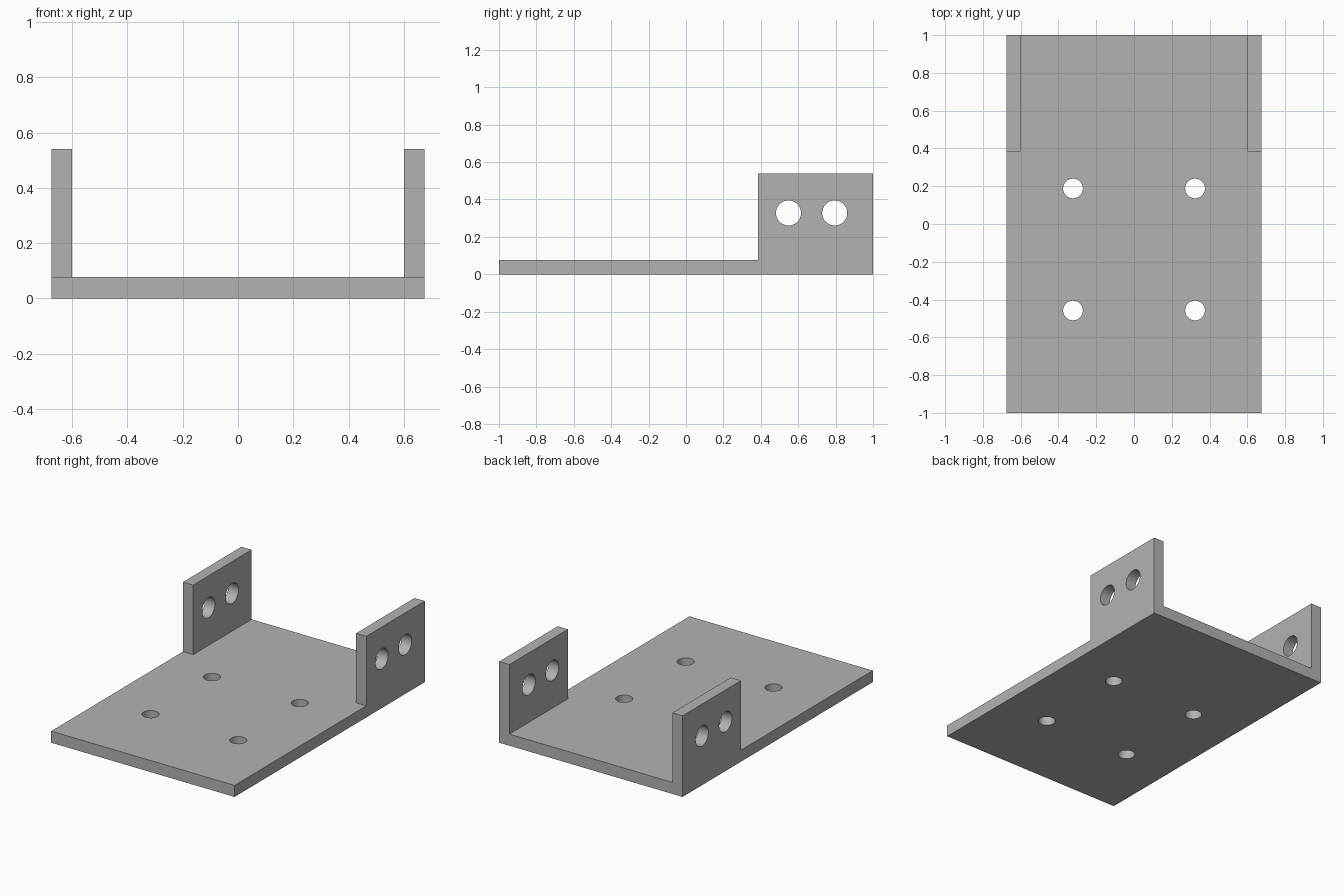
import bpy, bmesh
from math import pi
from mathutils import Matrix, Vector

cube = bpy.data.objects.get("Cube")
if cube:
    bpy.data.objects.remove(cube, do_unlink=True)

HALF_W, WALL, BASE, HEIGHT, EAR_Y = 0.675, 0.075, 0.077, 0.54, 0.385

grey = bpy.data.materials.new("plain_grey")
grey.use_nodes = True
colour = (0.45, 0.45, 0.45, 1)
grey.diffuse_color = colour
grey.node_tree.nodes["Principled BSDF"].inputs["Base Color"].default_value = colour


def make_object(name, bm):
    mesh = bpy.data.meshes.new(name)
    bm.to_mesh(mesh)
    bm.free()
    mesh.materials.append(grey)
    obj = bpy.data.objects.new(name, mesh)
    bpy.context.collection.objects.link(obj)
    return obj


def raise_faces(bm, faces, height):
    """Extrude faces upwards, leaving no inner faces."""
    new = bmesh.ops.extrude_face_region(bm, geom=faces)["geom"]
    verts = [g for g in new if isinstance(g, bmesh.types.BMVert)]
    bmesh.ops.translate(bm, verts=verts, vec=(0, 0, height))
    return [g for g in new if isinstance(g, bmesh.types.BMFace)]


# Base plate, divided where the side ears begin
bm = bmesh.new()
xs = [-HALF_W, WALL - HALF_W, HALF_W - WALL, HALF_W]
ys = [-1, EAR_Y, 1]
grid = [[bm.verts.new((x, y, 0)) for x in xs] for y in ys]
for lower, upper in zip(grid, grid[1:]):
    for i in range(len(xs) - 1):
        bm.faces.new((lower[i], lower[i + 1], upper[i + 1], upper[i]))
bottom = bm.faces[:]
top = raise_faces(bm, bottom, BASE)

# Two upright ears at the back corners
ears = [f for f in top
        if f.calc_center_median().y > EAR_Y
        and abs(f.calc_center_median().x) > HALF_W - WALL]
ear_tops = raise_faces(bm, ears, HEIGHT - BASE)
bmesh.ops.delete(bm, geom=[f for f in ears if f.is_valid], context="FACES_ONLY")

# Close the underside if the extrusion consumed it, and merge flat regions
bmesh.ops.holes_fill(bm, edges=[e for e in bm.edges if e.is_boundary], sides=0)
bmesh.ops.recalc_face_normals(bm, faces=bm.faces[:])
bmesh.ops.dissolve_limit(bm, angle_limit=0.01, verts=bm.verts[:], edges=bm.edges[:])
bracket = make_object("mounting_bracket", bm)

# Drills for the four base holes and the two hole pairs through the ears
bm = bmesh.new()


def drill(location, radius, depth, turn=Matrix()):
    bmesh.ops.create_cone(bm, cap_ends=True, segments=48, radius1=radius,
                          radius2=radius, depth=depth,
                          matrix=Matrix.Translation(Vector(location)) @ turn)


for x in (-0.323, 0.323):
    for y in (-0.458, 0.188):
        drill((x, y, 0), 0.052, 0.3)
for y in (0.548, 0.795):
    drill((0, y, 0.328), 0.067, 2, Matrix.Rotation(pi / 2, 4, "Y"))
drills = make_object("hole_drills", bm)
drills.hide_render = True

cut = bracket.modifiers.new("holes", "BOOLEAN")
cut.operation = "DIFFERENCE"
cut.solver = "EXACT"
cut.object = drills
bpy.ops.object.select_all(action="DESELECT")
bracket.select_set(True)
bpy.context.view_layer.objects.active = bracket
bpy.ops.object.modifier_apply(modifier=cut.name)
bpy.data.objects.remove(drills, do_unlink=True)

# Smooth hole walls with crisp rims
bpy.ops.object.shade_smooth_by_angle(angle=pi / 6)
